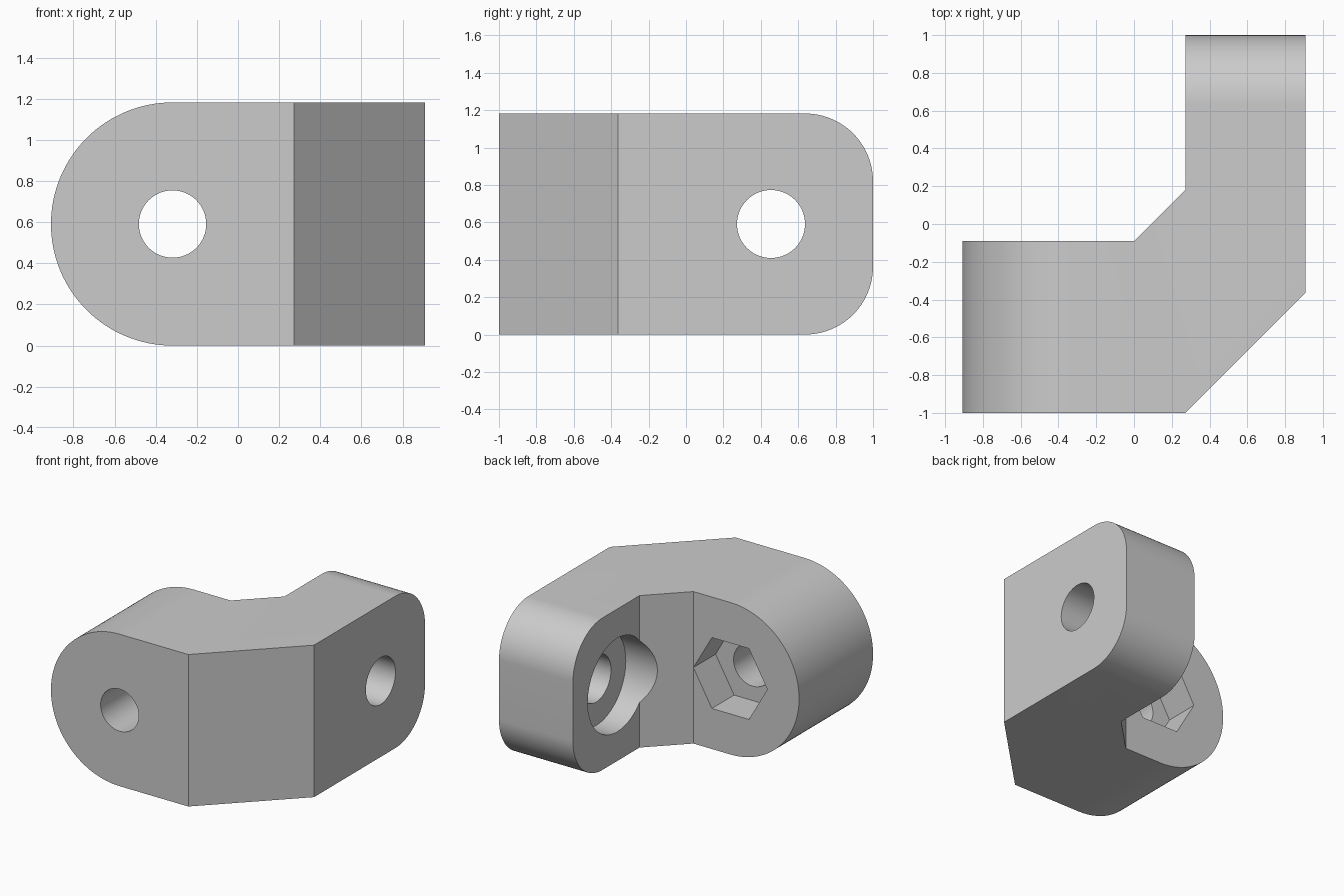
import bpy, bmesh, math
from mathutils import Matrix

old = bpy.data.objects.get("Cube")
if old:
    bpy.data.objects.remove(old, do_unlink=True)

U = 1 / 11              # one design unit
HEIGHT = 13 * U
MID = HEIGHT / 2

grey = bpy.data.materials.new("plain grey")
grey.use_nodes = True
grey.diffuse_color = (0.6, 0.6, 0.6, 1)
grey.node_tree.nodes["Principled BSDF"].inputs["Base Color"].default_value = (0.6, 0.6, 0.6, 1)


def make_object(name, bm):
    bmesh.ops.recalc_face_normals(bm, faces=bm.faces)
    mesh = bpy.data.meshes.new(name)
    bm.to_mesh(mesh)
    bm.free()
    mesh.materials.append(grey)
    obj = bpy.data.objects.new(name, mesh)
    bpy.context.collection.objects.link(obj)
    return obj


def round_end(bm, axis, value, radius, segments):
    """Round the two horizontal edges of the end face lying at axis = value."""
    edges = [e for e in bm.edges
             if all(abs(v.co[axis] - value) < 1e-4 for v in e.verts)
             and abs(e.verts[0].co.z - e.verts[1].co.z) < 1e-4]
    bmesh.ops.bevel(bm, geom=edges, offset=radius, offset_type='OFFSET',
                    segments=segments, profile=0.5, affect='EDGES')
    bmesh.ops.remove_doubles(bm, verts=bm.verts, dist=5e-4)


def cut(name, axis, across, start, end, radius, sides):
    """Subtract a prism along x or y, between start and end."""
    bm = bmesh.new()
    bmesh.ops.create_cone(bm, cap_ends=True, segments=sides, radius1=radius,
                          radius2=radius, depth=end - start)
    centre = (start + end) / 2
    if axis == 'X':
        place = Matrix.Translation((centre, across, MID)) @ Matrix.Rotation(math.pi / 2, 4, 'Y')
    else:
        place = (Matrix.Translation((across, centre, MID)) @ Matrix.Rotation(math.pi / 2, 4, 'X')
                 @ Matrix.Rotation(math.pi / 2, 4, 'Z'))
    bm.transform(place)
    cutter = make_object(name, bm)
    mod = bracket.modifiers.new(name, 'BOOLEAN')
    mod.operation = 'DIFFERENCE'
    mod.solver = 'EXACT'
    mod.object = cutter
    bpy.ops.object.modifier_apply(modifier=name)
    bpy.data.objects.remove(cutter, do_unlink=True)


# Angled bracket body: plan outline extruded upward
plan = [(-10, -11), (3, -11), (10, -4), (10, 11), (3, 11), (3, 2), (0, -1), (-10, -1)]
bm = bmesh.new()
base = bm.faces.new([bm.verts.new((x * U, y * U, 0)) for x, y in plan])
top = bmesh.ops.extrude_face_region(bm, geom=[base])["geom"]
bmesh.ops.translate(bm, vec=(0, 0, HEIGHT),
                    verts=[g for g in top if isinstance(g, bmesh.types.BMVert)])
round_end(bm, 0, -10 * U, MID * 0.9999, 32)   # fully round arm
round_end(bm, 1, 11 * U, 4 * U, 24)           # arm with rounded corners
bracket = make_object("angled_bracket", bm)

bpy.ops.object.select_all(action='DESELECT')
bracket.select_set(True)
bpy.context.view_layer.objects.active = bracket

# Round arm: bolt hole and hexagonal nut pocket
cut("bolt_hole", 'Y', -3.5 * U, -12 * U, 0, 1.8 * U, 64)
cut("nut_pocket", 'Y', -3.5 * U, -4 * U, 0, 3.5 * U, 6)

# Other arm: bolt hole and round counterbore that runs into the inner corner
cut("side_hole", 'X', 5 * U, 0, 12 * U, 2 * U, 64)
cut("counterbore", 'X', 5 * U, 0, 5 * U, 4 * U, 64)

bpy.ops.object.shade_smooth_by_angle(angle=math.radians(30))
